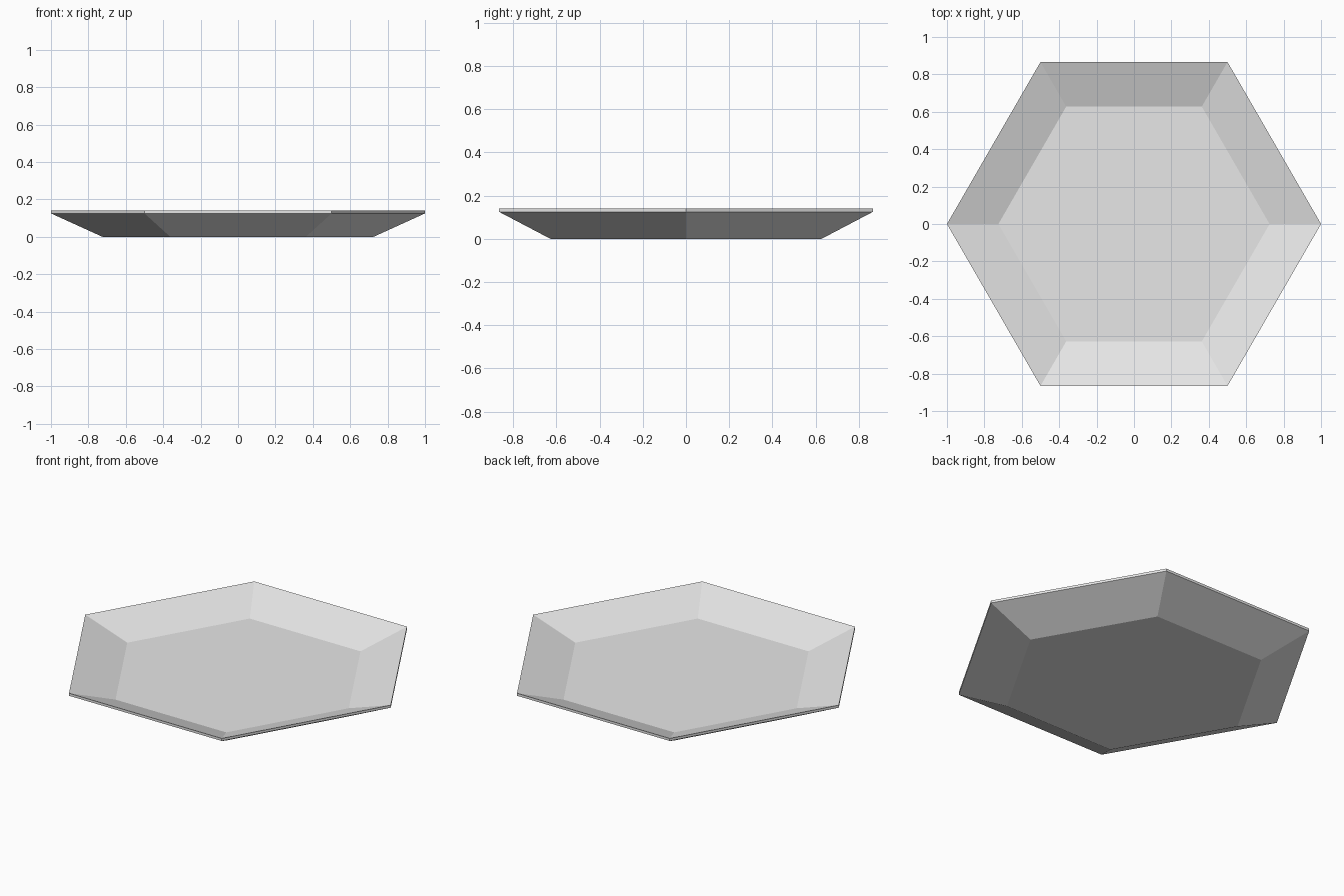
import bpy
import bmesh
from math import cos, sin, pi

cube = bpy.data.objects.get("Cube")
if cube:
    bpy.data.objects.remove(cube, do_unlink=True)

SIDES = 6

# Plain grey finish
grey = bpy.data.materials.new("light_grey")
grey.use_nodes = True
colour = (0.8, 0.8, 0.8, 1.0)
grey.diffuse_color = colour
grey.node_tree.nodes["Principled BSDF"].inputs["Base Color"].default_value = colour

# Dish profile as (radius, height): underside, rim band, inner floor
profile = [(0.725, 0.0), (1.0, 0.125), (1.0, 0.14), (0.725, 0.048)]


def add_ring(bm, radius, height):
    return [bm.verts.new((radius * cos(2 * pi * i / SIDES),
                          radius * sin(2 * pi * i / SIDES), height))
            for i in range(SIDES)]


# Hexagonal dish: rings joined by walls, closed by the base and the floor
bm = bmesh.new()
rings = [add_ring(bm, r, z) for r, z in profile]
for low, high in zip(rings, rings[1:]):
    for i in range(SIDES):
        j = (i + 1) % SIDES
        bm.faces.new((low[i], low[j], high[j], high[i]))
bm.faces.new(rings[0][::-1])
bm.faces.new(rings[-1])
bmesh.ops.recalc_face_normals(bm, faces=bm.faces)

mesh = bpy.data.meshes.new("hexagonal_dish")
bm.to_mesh(mesh)
bm.free()
mesh.materials.append(grey)
bpy.context.collection.objects.link(bpy.data.objects.new("hexagonal_dish", mesh))
